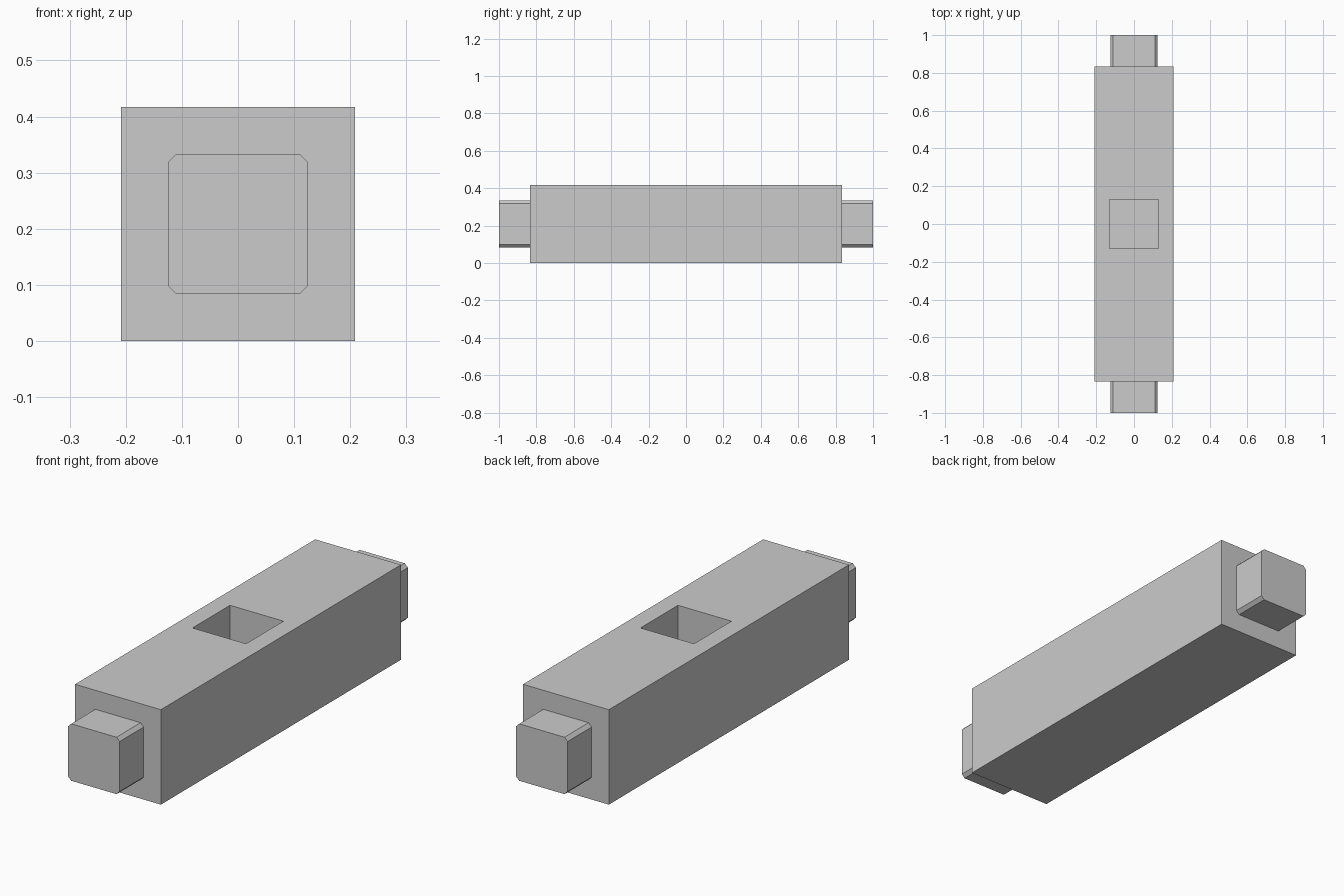
import bpy
import bmesh

default = bpy.data.objects.get("Cube")
if default:
    bpy.data.objects.remove(default, do_unlink=True)

WIDTH = 0.417
BODY_LENGTH = 1.666
TENON = 0.25
TENON_LENGTH = 0.167
CHAMFER = 0.015
SOCKET = 0.26
SOCKET_DEPTH = 0.18

grey = bpy.data.materials.new("plain_grey")
grey.use_nodes = True
colour = (0.6, 0.6, 0.6, 1)
grey.diffuse_color = colour
grey.node_tree.nodes["Principled BSDF"].inputs["Base Color"].default_value = colour


def box(name, size, centre, chamfer=0):
    """Box with optional chamfers on its lengthwise (y) edges."""
    bm = bmesh.new()
    bmesh.ops.create_cube(bm, size=1)
    bmesh.ops.scale(bm, vec=size, verts=bm.verts)
    if chamfer:
        long_edges = [e for e in bm.edges
                      if abs(e.verts[0].co.y - e.verts[1].co.y) > 0.01]
        bmesh.ops.bevel(bm, geom=long_edges, offset=chamfer, segments=1,
                        affect='EDGES')
    mesh = bpy.data.meshes.new(name)
    bm.to_mesh(mesh)
    bm.free()
    mesh.materials.append(grey)
    obj = bpy.data.objects.new(name, mesh)
    obj.location = centre
    bpy.context.collection.objects.link(obj)
    return obj


# Beam with a blind square socket in its top
beam = box("beam", (WIDTH, BODY_LENGTH, WIDTH), (0, 0, WIDTH / 2))
cutter = box("socket_cutter", (SOCKET, SOCKET, SOCKET_DEPTH * 2), (0, 0, WIDTH))
cutter.hide_render = True
cut = beam.modifiers.new("socket", 'BOOLEAN')
cut.operation = 'DIFFERENCE'
cut.solver = 'EXACT'
cut.object = cutter
bpy.context.view_layer.objects.active = beam
bpy.ops.object.modifier_apply(modifier=cut.name)
bpy.data.objects.remove(cutter, do_unlink=True)

# Chamfered tenon on each end
for name, side in (("front_tenon", -1), ("back_tenon", 1)):
    y = side * (BODY_LENGTH + TENON_LENGTH) / 2
    box(name, (TENON, TENON_LENGTH, TENON), (0, y, WIDTH / 2), CHAMFER)
